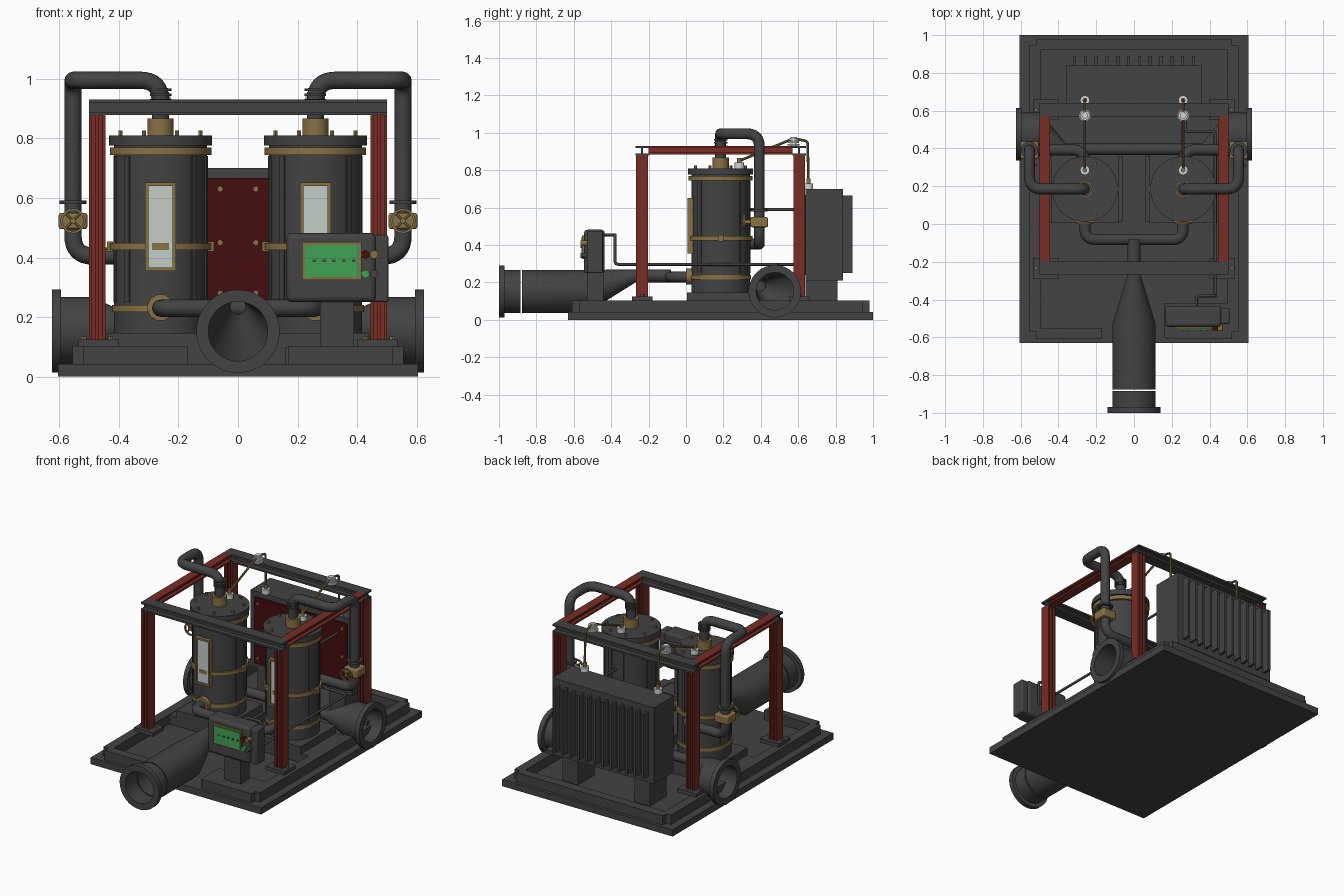
import bpy, bmesh, math
from mathutils import Vector, Matrix

if "Cube" in bpy.data.objects:
    bpy.data.objects.remove(bpy.data.objects["Cube"])


def material(name, r, g, b):
    m = bpy.data.materials.new(name)
    m.use_nodes = True
    m.diffuse_color = (r, g, b, 1)
    m.node_tree.nodes["Principled BSDF"].inputs["Base Color"].default_value = (r, g, b, 1)
    return m


GREY = material("dark grey steel", .056, .056, .056)
RED = material("red oxide beam", .19, .026, .018)
DARK_RED = material("deep red panel", .06, .004, .005)
BRASS = material("brass", .25, .165, .06)
GLASS = material("pale glass", .55, .61, .58)
CERAMIC = material("white ceramic", .65, .67, .67)
GREEN = material("screen green", .05, .36, .09)
made = []


def finish(name, bm, mat, bevel=0):
    bmesh.ops.recalc_face_normals(bm, faces=bm.faces)
    mesh = bpy.data.meshes.new(name)
    bm.to_mesh(mesh)
    bm.free()
    mesh.materials.append(mat)
    ob = bpy.data.objects.new(name, mesh)
    bpy.context.collection.objects.link(ob)
    if bevel:
        mod = ob.modifiers.new("soft edges", "BEVEL")
        mod.width, mod.segments = bevel, 3
    made.append(ob)
    return ob


def box(name, xs, ys, zs, mat=GREY, bevel=0):
    bm = bmesh.new()
    bmesh.ops.create_cube(bm, size=1)
    for v in bm.verts:
        v.co = [sum(r) / 2 + c * abs(r[1] - r[0]) for c, r in zip(v.co, (xs, ys, zs))]
    return finish(name, bm, mat, bevel)


def mbox(name, s, xs, ys, zs, mat=GREY, bevel=0):
    return box(name, (s * xs[0], s * xs[1]), ys, zs, mat, bevel)


def loft(name, sections, axis, mat=GREY, n=32, closed=False):
    """Skin circles (centre, radius) that all face along the axis."""
    bm = bmesh.new()
    q = Vector(axis).to_track_quat("Z", "Y")
    rings = [[bm.verts.new(Vector(c) + q @ Vector((r * math.cos(a), r * math.sin(a), 0)))
              for a in (2 * math.pi * (i + .5) / n for i in range(n))] for c, r in sections]
    pairs = list(zip(rings, rings[1:]))
    if closed:
        pairs.append((rings[-1], rings[0]))
    else:
        bm.faces.new(rings[0])
        bm.faces.new(rings[-1])
    for a, b in pairs:
        for i in range(n):
            j = (i + 1) % n
            bm.faces.new((a[i], a[j], b[j], b[i]))
    return finish(name, bm, mat)


def rod(name, a, b, r, mat=GREY, n=32):
    return loft(name, [(a, r), (b, r)], Vector(b) - Vector(a), mat, n)


def tube(name, points, r, bend, mat=GREY, res=4):
    """Round pipe along a path with rounded corners."""
    pts = [Vector(p) for p in points]
    path = [pts[0]]
    for a, p, b in zip(pts, pts[1:], pts[2:]):
        p0, p1 = p + (a - p).normalized() * bend, p + (b - p).normalized() * bend
        for i in range(9):
            t = i / 8
            path.append(p0 * (1 - t) ** 2 + p * 2 * t * (1 - t) + p1 * t * t)
    path.append(pts[-1])
    cu = bpy.data.curves.new(name, "CURVE")
    cu.dimensions, cu.bevel_depth, cu.bevel_resolution, cu.use_fill_caps = "3D", r, res, True
    sp = cu.splines.new("POLY")
    sp.points.add(len(path) - 1)
    for sv, p in zip(sp.points, path):
        sv.co = (*p, 1)
    tmp = bpy.data.objects.new(name + " path", cu)
    bpy.context.collection.objects.link(tmp)
    bpy.context.view_layer.update()
    mesh = bpy.data.meshes.new_from_object(tmp.evaluated_get(bpy.context.evaluated_depsgraph_get()))
    bpy.data.objects.remove(tmp)
    bm = bmesh.new()
    bm.from_mesh(mesh)
    bpy.data.meshes.remove(mesh)
    return finish(name, bm, mat)


# Base plate and raised skid rails, open at the front for the inlet pipe
box("base_plate", (-.605, .605), (-.63, 1), (0, .043))
box("skid_rail_back", (-.52, .52), (.92, .98), (.043, .103))
for s in (-1, 1):
    mbox("skid_rail_side", s, (.495, .555), (-.57, .945), (.043, .103))
    mbox("skid_rail_front", s, (.17, .52), (-.61, -.55), (.043, .103))
    mbox("skid_cross_rail", s, (.06, .5), (.01, .36), (.043, .1))


# Portal frame of I-section beams
def beam(name, lo, hi, flange_axis, web_axis, mat):
    t, mid = .011, (lo[web_axis] + hi[web_axis]) / 2
    for end in (0, 1):
        a, b = list(lo), list(hi)
        if end:
            a[flange_axis] = hi[flange_axis] - t
        else:
            b[flange_axis] = lo[flange_axis] + t
        box(name + "_flange", *zip(a, b), mat)
    a, b = list(lo), list(hi)
    a[web_axis], b[web_axis] = mid - t / 2, mid + t / 2
    box(name + "_web", *zip(a, b), mat)


for y in (-.235, .605):
    beam("cross_beam", (-.5, y - .036, .878), (.5, y + .036, .93), 2, 1, GREY)
    for s in (-1, 1):
        x = s * .473
        mbox("post_foot", s, (.4, .535), (y - .055, y + .055), (.1, .125))
        beam("post", (x - .028, y - .031, .125), (x + .028, y + .031, .878), 0, 1, RED)
        box("post_rib", (x - .005, x + .005), (y - .031, y + .031), (.125, .878), RED)
        for dx in (-.045, .045):
            rod("foot_bolt", (x + dx, y, .125), (x + dx, y, .135), .01, BRASS, 6)
for s in (-1, 1):
    x = s * .473
    beam("side_beam", (x - .028, -.2, .885), (x + .028, .57, .93), 2, 0, RED)

# Inlet pipe: flanged mouth, then an eccentric reducer to the feed pipe
mouth = [(-1, .14), (-.97, .14), (-.97, .115), (-.884, .115), (-.884, .1), (-1, .1)]
loft("inlet_mouth", [((0, y, .152), r) for y, r in mouth], (0, 1, 0), GREY, 40, True)
body = [(-.876, .152, .115), (-.53, .152, .115), (-.27, .235, .035), (-.08, .235, .035),
        (-.08, .235, .026), (-.27, .235, .026), (-.53, .152, .1), (-.876, .152, .1)]
loft("inlet_reducer", [((0, y, z), r) for y, z, r in body], (0, 1, 0), GREY, 40, True)
tube("feed_pipe", [(-.26, .06, .23), (-.26, -.083, .23), (.26, -.083, .23), (.26, .06, .23)], .029, .06)

# Outlet pipes at the sides with a shared manifold
rod("manifold", (-.38, .395, .18), (.38, .395, .18), .03)
side = [(.625, 0, .14), (.595, 0, .14), (.595, 0, .115), (.495, 0, .115), (.36, 1, .03),
        (.36, 1, .022), (.495, 0, .1), (.625, 0, .1)]
for s in (-1, 1):
    loft("outlet_pipe", [((s * x, .475 - .08 * k, .153 + .027 * k), r) for x, k, r in side],
         (1, 0, 0), GREY, 40, True)

TY, TR = .185, .157
for s in (-1, 1):
    tx = s * .26

    def disc(name, z0, z1, r, mat=GREY, n=40):
        rod(name, (tx, TY, z0), (tx, TY, z1), r, mat, n)

    # Filter tank with bands, ribs and bolted lid
    box("tank_base", (tx - .18, tx + .18), (.005, .365), (.1, .147))
    disc("tank_body", .147, .78, TR)
    disc("tank_lid", .776, .81, .174)
    for z0, z1, r in ((.745, .77, .171), (.425, .448, .17), (.217, .24, .163)):
        disc("tank_band", z0, z1, r, BRASS)
    for e in (-1, 1):
        box("band_clasp", (tx + e * .16, tx + e * .18), (TY - .015, TY + .015), (.42, .453), BRASS)
    for i in range(12):
        a = math.pi * (i + .5) / 6
        if abs(math.sin(a) + 1) > .1:
            c = Vector((tx + TR * math.cos(a), TY + TR * math.sin(a), .5))
            rib = box("tank_rib", (-.004, .004), (-.012, .012), (-.25, .24))
            rib.matrix_world = Matrix.Translation(c) @ Matrix.Rotation(a, 4, "Z")
    for i in range(8):
        a = math.pi * (i + .5) / 4
        p = Vector((tx + .145 * math.cos(a), TY + .145 * math.sin(a), .81))
        rod("lid_bolt", p, p + Vector((0, 0, .016)), .008, BRASS, 6)

    # Sight window
    box("sight_glass", (tx - .042, tx + .042), (.018, .06), (.365, .645), GLASS)
    for e in (-1, 1):
        box("window_jamb", (tx + e * .04, tx + e * .052), (.008, .06), (.355, .652), BRASS)
    for z in (.355, .64):
        box("window_sill", (tx - .05, tx + .05), (.008, .06), (z, z + .012), BRASS)

    # Inlet nozzle flange at the tank foot
    rod("nozzle_flange", (tx, .0, .232), (tx, .05, .232), .045, BRASS, 12)

    # Neck and overhead return pipe
    disc("tank_neck", .81, .867, .044, BRASS)
    for z in (.925, .942, .959):
        disc("neck_ring", z, z + .008, .036)
    ox = s * .554
    tube("return_pipe", [(tx, TY, .85), (tx, TY, .995), (ox, TY, .995), (ox, .392, .995),
                         (ox, .392, .405), (tx, .392, .405), (tx, .3, .405)], .029, .068)

    # Valve with handwheel
    rod("valve_collar", (ox, .392, .58), (ox, .392, .592), .045)
    box("valve_body", (ox - .048, ox + .048), (.345, .438), (.495, .55), BRASS, .008)
    rod("valve_stem", (ox, .35, .523), (ox, .3, .523), .01, BRASS, 12)
    wheel = [(.305, .042), (.315, .042), (.315, .034), (.305, .034)]
    loft("handwheel", [((ox, y, .523), r) for y, r in wheel], (0, 1, 0), BRASS, 28, True)
    for a in (math.pi / 4, -math.pi / 4):
        d = Vector((math.cos(a), 0, math.sin(a))) * .038
        c = Vector((ox, .31, .523))
        rod("wheel_spoke", c - d, c + d, .005, BRASS, 8)

    # Ceramic insulators joined by brass conductors
    def insulator(x, y, z):
        for k in range(3):
            rod("insulator_disc", (x, y, z + k * .014), (x, y, z + k * .014 + .009), .033 - .004 * k, CERAMIC, 20)
        rod("insulator_core", (x, y, z - .002), (x, y, z + .045), .017, CERAMIC, 16)

    insulator(tx, .575, .932)
    for y, z in ((.285, .81), (.655, .70)):
        rod("bushing", (tx, y, z), (tx, y, z + .03), .025, CERAMIC, 20)
        rod("bushing_tip", (tx, y, z + .03), (tx, y, z + .055), .012, BRASS, 12)
    tube("conductor", [(tx, .285, .85), (tx, .575, .97), (tx, .65, .955), (tx, .655, .74)], .007, .015, BRASS, 2)

# Finned cooler with red front panel
box("cooler_box", (-.36, .36), (.64, .84), (.21, .70))
box("cooler_panel", (-.33, .33), (.632, .642), (.24, .667), DARK_RED)
for i in range(12):
    x = -.314 + i * .0571
    box("cooler_fin", (x - .008, x + .008), (.835, .89), (.25, .665))
for s in (-1, 1):
    mbox("cooler_leg", s, (.2, .31), (.64, .81), (.043, .21))
    for x in (.06, .3):
        for z in (.28, .45, .63):
            rod("panel_bolt", (s * x, .632, z), (s * x, .624, z), .011, BRASS, 6)

# Control console
box("console_foot", (.16, .52), (-.6, -.42), (.043, .1))
box("console_stand", (.275, .39), (-.53, -.44), (.1, .26))
box("console_case", (.163, .463), (-.545, -.435), (.25, .482), GREY, .018)
box("console_side", (.455, .505), (-.53, -.445), (.25, .475), GREY, .008)
box("screen_frame", (.215, .415), (-.555, -.54), (.325, .452), BRASS)
box("screen", (.225, .405), (-.56, -.545), (.335, .442), GREEN)
for i in range(5):
    x = .25 + i * .033
    box("screen_key", (x, x + .012), (-.564, -.556), (.385, .394))
for x, z, m in ((.457, .41, BRASS), (.428, .41, DARK_RED), (.428, .345, GREEN), (.457, .345, GREY)):
    rod("console_button", (x, -.565, z), (x, -.53, z), .014, m, 16)

# Control cables
tube("control_cable", [(.33, -.44, .455), (.33, -.38, .455), (.43, -.38, .455), (.43, -.38, .297),
                       (.43, .49, .297), (.27, .49, .297), (.27, .65, .297)], .008, .02)
tube("tank_cable", [(.26, .3, .59), (.26, .65, .59)], .008, .02)

# Smooth the round parts, keeping hard edges crisp
for ob in made:
    ob.select_set(True)
bpy.context.view_layer.objects.active = made[0]
bpy.ops.object.shade_smooth_by_angle(angle=math.radians(35))
